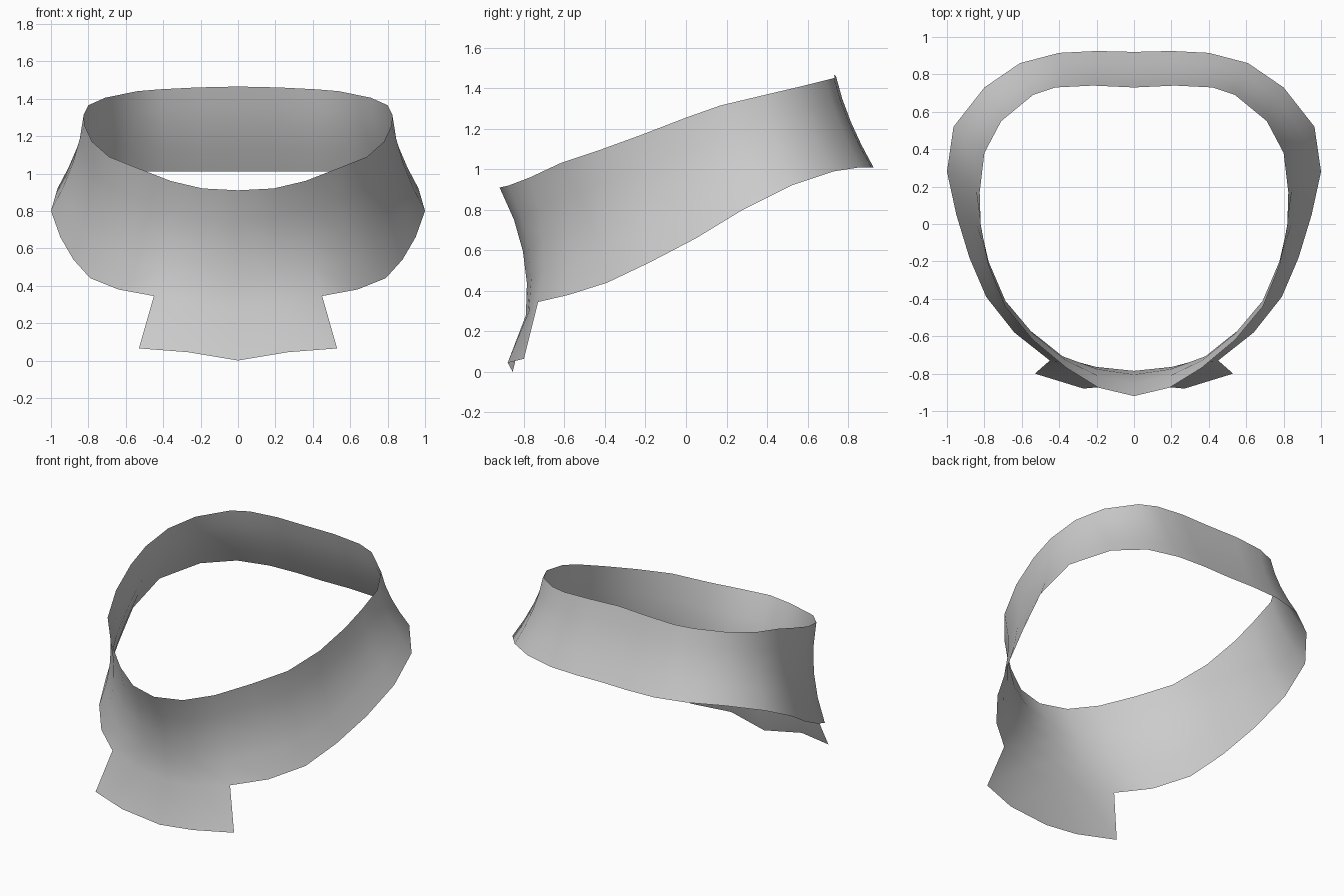
import bpy, bmesh
from mathutils import Vector

if "Cube" in bpy.data.objects:
    bpy.data.objects.remove(bpy.data.objects["Cube"])

# Half outlines from front centre round to back centre
TOP = [(0, -.92, .91), (.19, -.875, .92), (.36, -.77, .96), (.54, -.62, 1.03),
       (.69, -.44, 1.09), (.78, -.22, 1.17), (.82, 0, 1.255), (.825, .17, 1.315),
       (.80, .38, 1.365), (.71, .55, 1.405), (.54, .69, 1.44), (.42, .73, 1.45),
       (.22, .74, 1.46), (0, .73, 1.465)]
LOW = [(0, -.79, .28), (.22, -.775, .30), (.45, -.73, .345), (.64, -.58, .38),
       (.79, -.39, .44), (.88, -.18, .54), (.95, .05, .66), (1, .28, .80),
       (.965, .52, .92), (.80, .73, .99), (.61, .86, 1.01), (.40, .915, 1.01),
       (.20, .925, 1.01), (0, .92, 1.01)]
FLAP = [(0, -.855, 0), (.27, -.88, .045), (.53, -.80, .065)]
ROWS = 4

bm = bmesh.new()


def strip(a, b):
    """Bridge two open rows of vertices with quads."""
    for i in range(min(len(a), len(b)) - 1):
        bm.faces.new((a[i], b[i], b[i + 1], a[i + 1]))


# Band: rows between the rims, pinched inward at mid height
rows = []
for r in range(ROWS + 1):
    t = r / ROWS
    row = []
    for top, low in zip(TOP, LOW):
        p = Vector(top).lerp(Vector(low), t)
        out = Vector((p.x, p.y, 0)).normalized()
        depth = .035 - .018 * p.y
        row.append(bm.verts.new(p - out * depth * 4 * t * (1 - t)))
    rows.append(row)
for a, b in zip(rows, rows[1:]):
    strip(a, b)

# Front flap, hanging from the first three columns
strip(rows[-1][:3], [bm.verts.new(p) for p in FLAP])

# Mirror to the other side and weld the centre line
geom = bm.verts[:] + bm.edges[:] + bm.faces[:]
bmesh.ops.mirror(bm, geom=geom, axis='X', merge_dist=.0005)
bmesh.ops.remove_doubles(bm, verts=bm.verts[:], dist=.0005)
bmesh.ops.recalc_face_normals(bm, faces=bm.faces[:])
front = min(bm.faces, key=lambda f: f.calc_center_median().y)
if front.normal.y > 0:
    bmesh.ops.reverse_faces(bm, faces=bm.faces[:])

mesh = bpy.data.meshes.new("collar_band")
bm.to_mesh(mesh)
bm.free()
collar = bpy.data.objects.new("collar_band", mesh)
bpy.context.collection.objects.link(collar)

grey = bpy.data.materials.new("light grey")
grey.diffuse_color = (.6, .6, .6, 1)
grey.use_nodes = True
grey.node_tree.nodes["Principled BSDF"].inputs["Base Color"].default_value = grey.diffuse_color
mesh.materials.append(grey)

bpy.context.view_layer.objects.active = collar
collar.select_set(True)
bpy.ops.object.shade_smooth_by_angle(angle=1.0)
